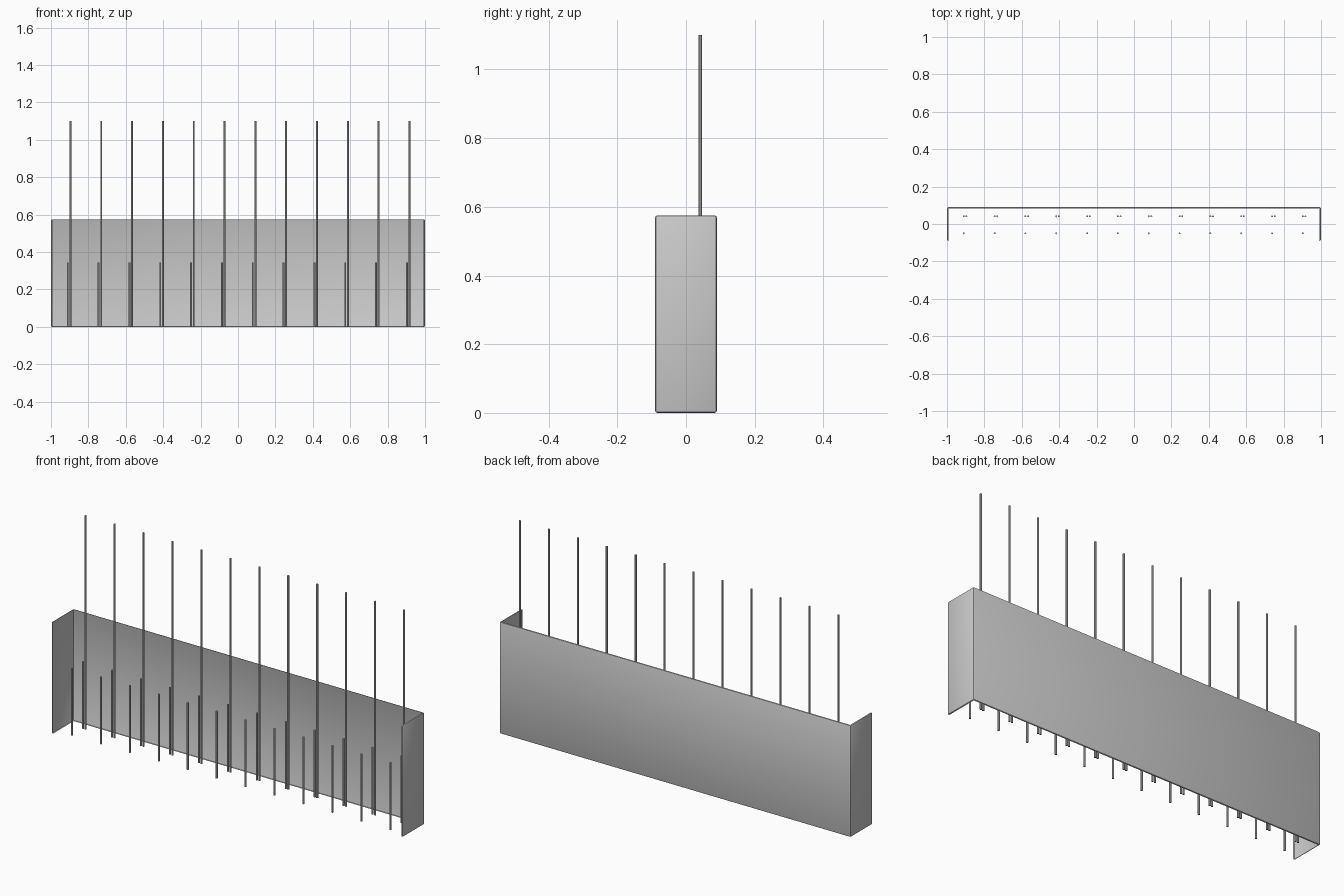
import bpy, bmesh

if "Cube" in bpy.data.objects:
    bpy.data.objects.remove(bpy.data.objects["Cube"])

W, D, H = 2.0, 0.18, 0.575
COUNT, STEP = 12, 0.1648


def finish(bm, name):
    mesh = bpy.data.meshes.new(name)
    bm.to_mesh(mesh)
    bm.free()
    ob = bpy.data.objects.new(name, mesh)
    bpy.context.collection.objects.link(ob)
    bpy.ops.object.select_all(action='DESELECT')
    ob.select_set(True)
    bpy.context.view_layer.objects.active = ob
    bpy.ops.object.shade_smooth_by_angle()
    return ob


# Open panel: a bevelled box keeping only its back, two sides and their rims
bm = bmesh.new()
bmesh.ops.create_cube(bm, size=1)
for v in bm.verts:
    v.co = (v.co.x * W, v.co.y * D, (v.co.z + 0.5) * H)
bmesh.ops.bevel(bm, geom=bm.edges[:], offset=0.007, segments=2,
                profile=0.5, affect='EDGES')
bm.normal_update()
gone = [f for f in bm.faces if abs(f.normal.x) < 0.01 and f.normal.y < 0.01]
bmesh.ops.delete(bm, geom=gone, context='FACES')
finish(bm, "three_sided_panel")


# Vertical bars, one row of twelve per call
def bar_row(name, x0, y, height, radius=0.005):
    bm = bmesh.new()
    for i in range(COUNT):
        made = bmesh.ops.create_cone(bm, cap_ends=True, segments=8,
                                     radius1=radius, radius2=radius,
                                     depth=height)
        bmesh.ops.translate(bm, verts=made["verts"],
                            vec=(x0 + i * STEP, y, height / 2))
    return finish(bm, name)


bar_row("tall_bars", -0.896, 0.041, 1.1)
bar_row("short_back_bars", -0.910, 0.041, 0.345)
bar_row("short_front_bars", -0.910, -0.05, 0.345)
